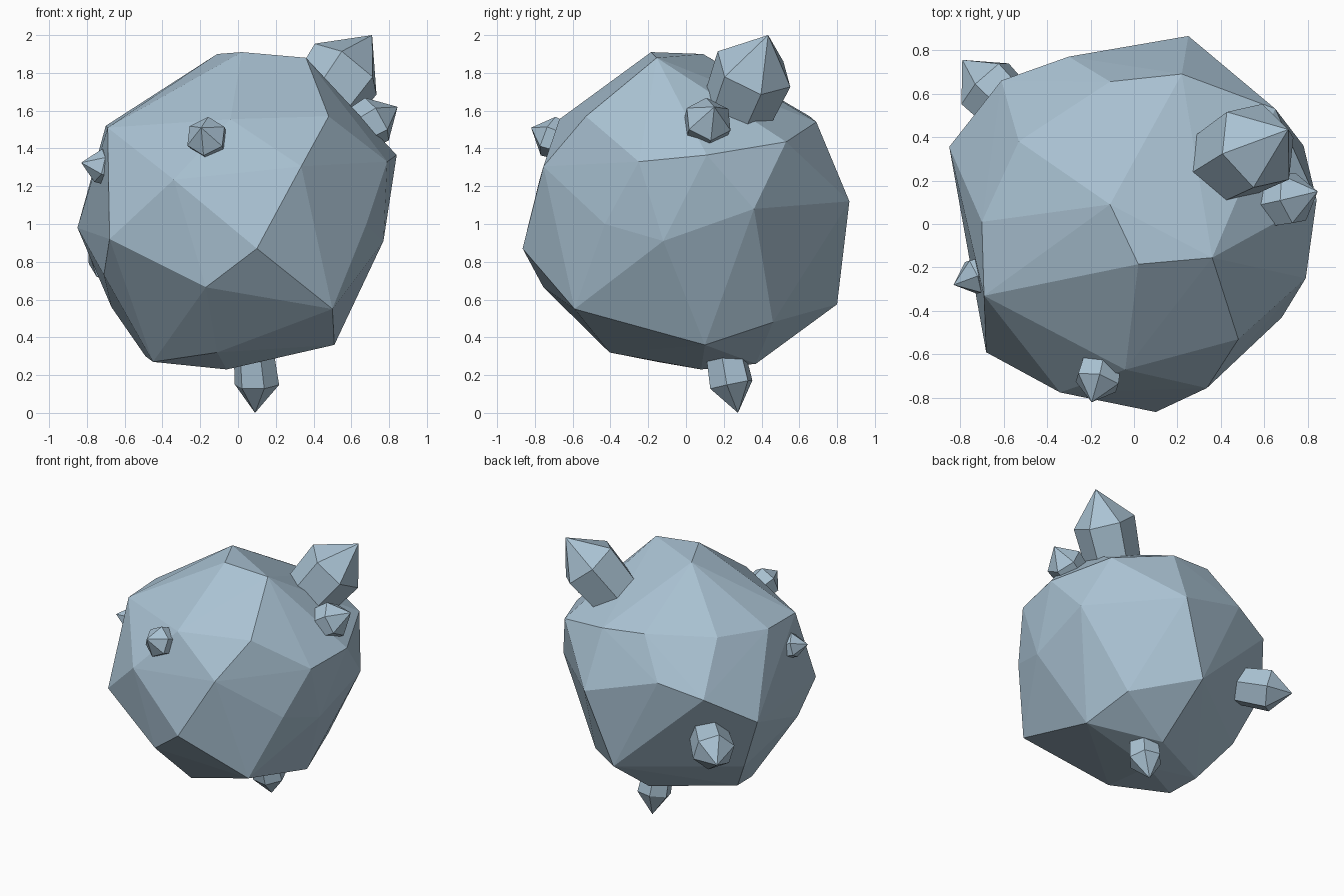
import bpy, bmesh, math
from mathutils import Vector

if "Cube" in bpy.data.objects:
    bpy.data.objects.remove(bpy.data.objects["Cube"])

stone = bpy.data.materials.new("pale_blue_stone")
stone.diffuse_color = (0.40, 0.54, 0.65, 1)
stone.use_nodes = True
stone.node_tree.nodes["Principled BSDF"].inputs["Base Color"].default_value = stone.diffuse_color


def finish(bm, name):
    bmesh.ops.recalc_face_normals(bm, faces=bm.faces)
    mesh = bpy.data.meshes.new(name)
    bm.to_mesh(mesh)
    bm.free()
    mesh.materials.append(stone)
    obj = bpy.data.objects.new(name, mesh)
    bpy.context.collection.objects.link(obj)
    return obj


# Boulder: faceted hull around rings of corner points
crown = [(-.11, .09, 1.90), (.02, -.185, 1.91), (.36, -.155, 1.88)]
shoulder = [(-.70, .01, 1.52), (-.69, -.33, 1.51), (-.04, -.67, 1.555),
            (.48, -.53, 1.57), (.65, .53, 1.435), (.22, .69, 1.54),
            (-.11, .655, 1.57), (-.53, .38, 1.55)]
waist = [(.79, -.25, 1.33), (.84, .11, 1.365), (.78, .36, 1.08), (.25, .865, 1.12),
         (-.30, .77, 1.29), (-.61, .66, 1.20), (-.85, .355, .98), (-.68, -.59, .92),
         (-.34, -.775, 1.235), (.335, -.755, 1.305), (.10, -.865, .87),
         (.68, -.43, 1.0), (.77, -.12, .91)]
foot = [(-.17, -.755, .665), (-.71, -.33, .73), (-.67, .26, .56), (.5, -.59, .55),
        (.51, .10, .36), (.44, .46, .48), (.05, .80, .575), (-.11, -.405, .32),
        (-.45, -.15, .27), (-.49, .08, .30), (-.06, .08, .23), (.05, .37, .26)]
bm = bmesh.new()
for p in crown + shoulder + waist + foot:
    bm.verts.new(p)
hull = bmesh.ops.convex_hull(bm, input=bm.verts)
loose = {v for v in hull["geom_interior"] if isinstance(v, bmesh.types.BMVert)}
bmesh.ops.delete(bm, geom=list(loose), context='VERTS')
finish(bm, "boulder")


# Crystal: six-sided prism from base to shoulder, then a pointed tip
def crystal(name, base, neck, tip, radius, turn=0.0, sides=6):
    base, neck, tip = Vector(base), Vector(neck), Vector(tip)
    axis = (tip - base).normalized()
    u = axis.cross(Vector((0, 1, 0)) if abs(axis.z) > .9 else Vector((0, 0, 1))).normalized()
    w = axis.cross(u)
    bm = bmesh.new()

    def ring(c, r):
        angles = [turn + math.tau * i / sides for i in range(sides)]
        return [bm.verts.new(c + r * (math.cos(a) * u + math.sin(a) * w)) for a in angles]

    low, high, point = ring(base, radius * .88), ring(neck, radius), bm.verts.new(tip)
    bm.faces.new(low)
    for i in range(sides):
        j = (i + 1) % sides
        bm.faces.new((low[i], low[j], high[j], high[i]))
        bm.faces.new((high[i], high[j], point))
    finish(bm, name)


crystal("top_crystal", (.38, .25, 1.55), (.57, .36, 1.82), (.71, .435, 2.0), .215, .3)
crystal("right_crystal", (.55, .08, 1.45), (.735, .12, 1.555), (.845, .15, 1.62), .13, .5)
crystal("front_crystal", (-.14, -.6, 1.42), (-.17, -.73, 1.465), (-.195, -.82, 1.51), .11, .5)
crystal("left_crystal", (-.62, -.2, 1.27), (-.74, -.245, 1.31), (-.83, -.28, 1.325), .09, .5)
crystal("back_crystal", (-.5, .46, .88), (-.685, .645, .82), (-.79, .755, .79), .15, .3)
crystal("bottom_crystal", (.08, .2, .36), (.10, .24, .15), (.09, .275, 0), .12, .2)
